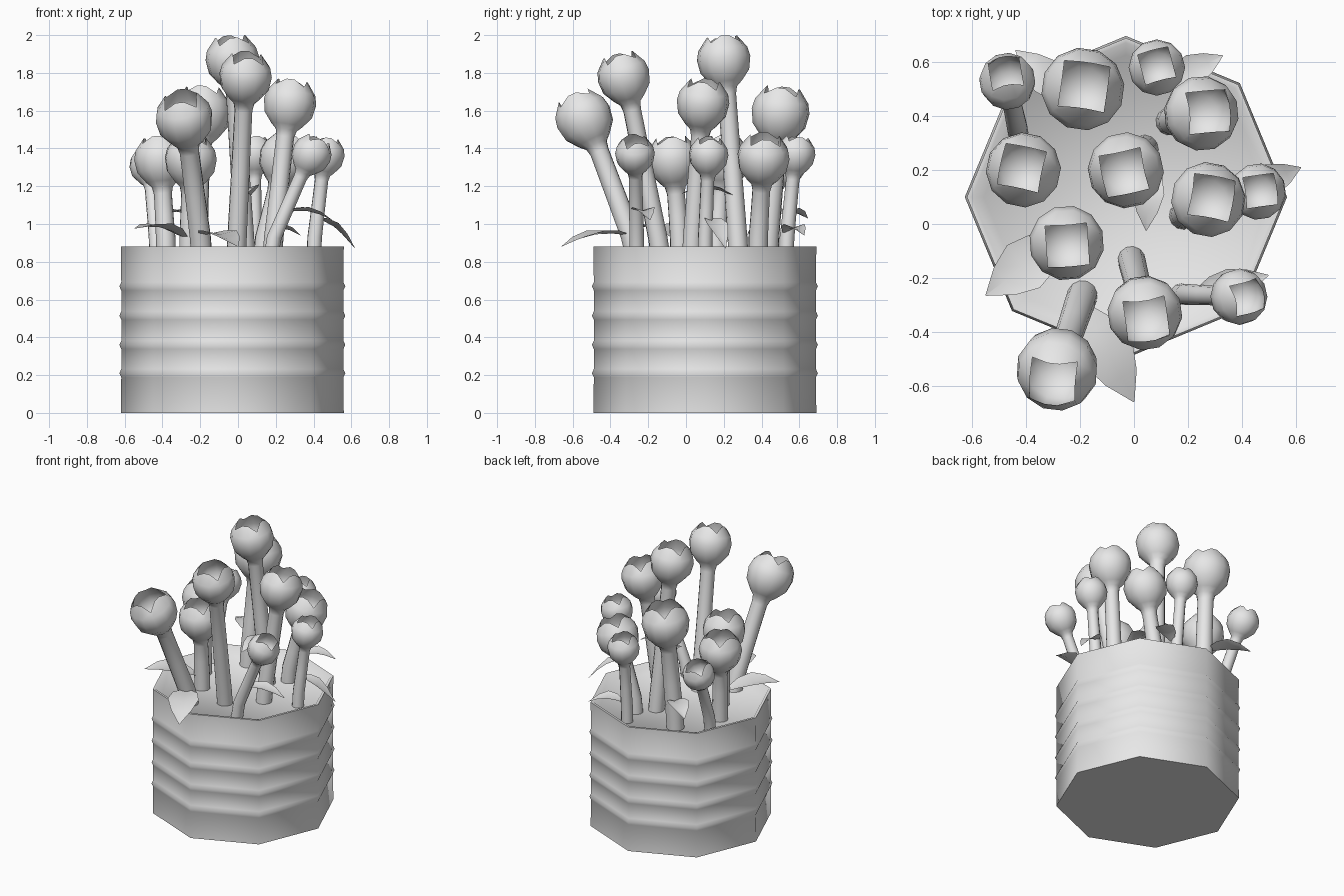
import bpy, bmesh, math
from mathutils import Vector

cube = bpy.data.objects.get("Cube")
if cube:
    bpy.data.objects.remove(cube, do_unlink=True)

UP = Vector((0, 0, 1))
grey = bpy.data.materials.new("plain_grey")
grey.use_nodes = True
grey.diffuse_color = (0.8, 0.8, 0.8, 1)
grey.node_tree.nodes["Principled BSDF"].inputs["Base Color"].default_value = (0.8, 0.8, 0.8, 1)


def finish(name, bm, angle, recalc=True):
    if recalc:
        bmesh.ops.recalc_face_normals(bm, faces=bm.faces)
    mesh = bpy.data.meshes.new(name)
    bm.to_mesh(mesh)
    bm.free()
    mesh.materials.append(grey)
    obj = bpy.data.objects.new(name, mesh)
    bpy.context.collection.objects.link(obj)
    bpy.ops.object.select_all(action='DESELECT')
    obj.select_set(True)
    bpy.context.view_layer.objects.active = obj
    bpy.ops.object.shade_smooth_by_angle(angle=math.radians(angle))
    return obj


def skin(bm, rings):
    """Bridge rings of points with quads and cap both ends."""
    loops = [[bm.verts.new(p) for p in ring] for ring in rings]
    n = len(loops[0])
    for a, b in zip(loops, loops[1:]):
        for i in range(n):
            j = (i + 1) % n
            bm.faces.new((a[i], a[j], b[j], b[i]))
    bm.faces.new(loops[0][::-1])
    bm.faces.new(loops[-1])


# Ribbed eight-sided pot with a recessed soil surface
def pot():
    profile = [(0.59, 0)]
    for z in (0.21, 0.36, 0.515, 0.67):
        profile += [(0.588, z - 0.022), (0.598, z), (0.588, z + 0.022)]
    profile += [(0.59, 0.88), (0.573, 0.88), (0.527, 0.83)]
    bm = bmesh.new()
    skin(bm, [[(-0.03 + r * math.cos(k * math.pi / 4),
                0.1 + r * math.sin(k * math.pi / 4), z) for k in range(8)]
              for r, z in profile])
    finish("ribbed_pot", bm, 50)


# Stem and cupped bud in one skin; the mouth is square with folded petal edges
SIDES = 12
BUD = [(-1.3, 0.34), (-1.03, 0.4), (-0.84, 0.6), (-0.45, 0.91), (0.05, 1.0), (0.4, 0.92)]
CUP = [(0.3, 0.84), (-0.1, 0.84), (-0.5, 0.6), (-0.7, 0.2)]


def ring(centre, axis, radius, spin=0.0):
    turn = UP.rotation_difference(axis)
    pts = []
    for k in range(SIDES):
        a = spin + k * math.tau / SIDES
        pts.append(centre + turn @ Vector((radius * math.cos(a), radius * math.sin(a), 0)))
    return pts


def flower(index, base, head, size, spin):
    head = Vector(head)
    foot = Vector((base[0], base[1], 0.8))
    lean = head - foot
    axis = Vector((lean.x * 1.25, lean.y * 1.25, lean.z)).normalized()
    spin = math.radians(45 + spin)
    knee = foot + Vector((lean.x * 0.1, lean.y * 0.1, 0.13))
    neck = head + axis * (BUD[0][0] * size)
    shaft = (neck - knee).normalized()
    rings = [ring(foot, UP, size * 0.37, spin),
             ring(knee, (UP + shaft).normalized(), size * 0.37, spin),
             ring(knee.lerp(neck, 0.5), shaft, size * 0.35, spin)]
    rings += [ring(head + axis * h * size, axis, r * size, spin) for h, r in BUD]
    turn = UP.rotation_difference(axis)
    mouth = []
    for k in range(SIDES):
        a = spin + k * math.tau / SIDES
        corner = k % 3 == 0
        r, h = (0.78, 0.62) if corner else (0.57, 0.86)
        mouth.append(head + turn @ Vector((r * math.cos(a), r * math.sin(a), h)) * size)
    rings.append(mouth)
    rings += [ring(head + axis * h * size, axis, r * size, spin) for h, r in CUP]
    bm = bmesh.new()
    skin(bm, rings)
    finish(f"flower_{index}", bm, 50)


# Pointed leaf with a raised middle and a soft crease
def leaf(index, root, tip, width):
    root, tip = Vector(root), Vector(tip)
    along = tip - root
    side = along.cross(UP).normalized()
    bm = bmesh.new()
    rows = []
    for t, w in ((0, 0.15), (0.25, 0.8), (0.5, 1), (0.75, 0.65), (1, 0.02)):
        mid = root + along * t + UP * (0.035 * math.sin(t * math.pi))
        rows.append([bm.verts.new(mid + side * (s * w * width) + UP * (abs(s) * w * 0.02))
                     for s in (-1, 0, 1)])
    for a, b in zip(rows, rows[1:]):
        for i in range(2):
            bm.faces.new((a[i], a[i + 1], b[i + 1], b[i]))
    finish(f"leaf_{index}", bm, 60)


pot()

# stem foot, bud centre, bud radius, mouth rotation
FLOWERS = [
    ((-0.43, 0.34), (-0.47, 0.53, 1.31), 0.105, 10),
    ((-0.22, 0.43), (-0.19, 0.50, 1.59), 0.155, -8),
    ((0.09, 0.53), (0.085, 0.58, 1.37), 0.105, 15),
    ((0.13, 0.38), (0.25, 0.41, 1.35), 0.14, 5),
    ((-0.38, 0.16), (-0.41, 0.20, 1.34), 0.14, -12),
    ((0.04, 0.28), (-0.03, 0.20, 1.87), 0.142, 12),
    ((0.18, 0.03), (0.275, 0.09, 1.64), 0.14, -10),
    ((0.40, 0.10), (0.46, 0.12, 1.365), 0.105, 8),
    ((-0.26, -0.03), (-0.25, -0.07, 1.34), 0.14, 4),
    ((-0.01, -0.13), (0.04, -0.33, 1.78), 0.14, 8),
    ((0.17, -0.26), (0.39, -0.27, 1.37), 0.105, 15),
    ((-0.19, -0.26), (-0.285, -0.54, 1.56), 0.153, -5),
]
for number, spec in enumerate(FLOWERS, 1):
    flower(number, *spec)

# root, tip, half width
LEAVES = [
    ((-0.19, -0.30, 0.94), (0.0, -0.66, 0.88), 0.10),
    ((-0.27, -0.05, 0.92), (-0.55, -0.265, 0.975), 0.10),
    ((0.40, 0.12, 1.03), (0.62, 0.21, 0.87), 0.06),
    ((0.22, -0.26, 1.05), (0.50, -0.19, 1.02), 0.06),
    ((0.11, 0.52, 0.95), (0.33, 0.625, 0.94), 0.06),
    ((-0.21, 0.45, 1.03), (-0.44, 0.645, 1.03), 0.07),
    ((0.06, 0.25, 1.15), (0.045, -0.025, 1.16), 0.06),
]
for number, spec in enumerate(LEAVES, 1):
    leaf(number, *spec)
